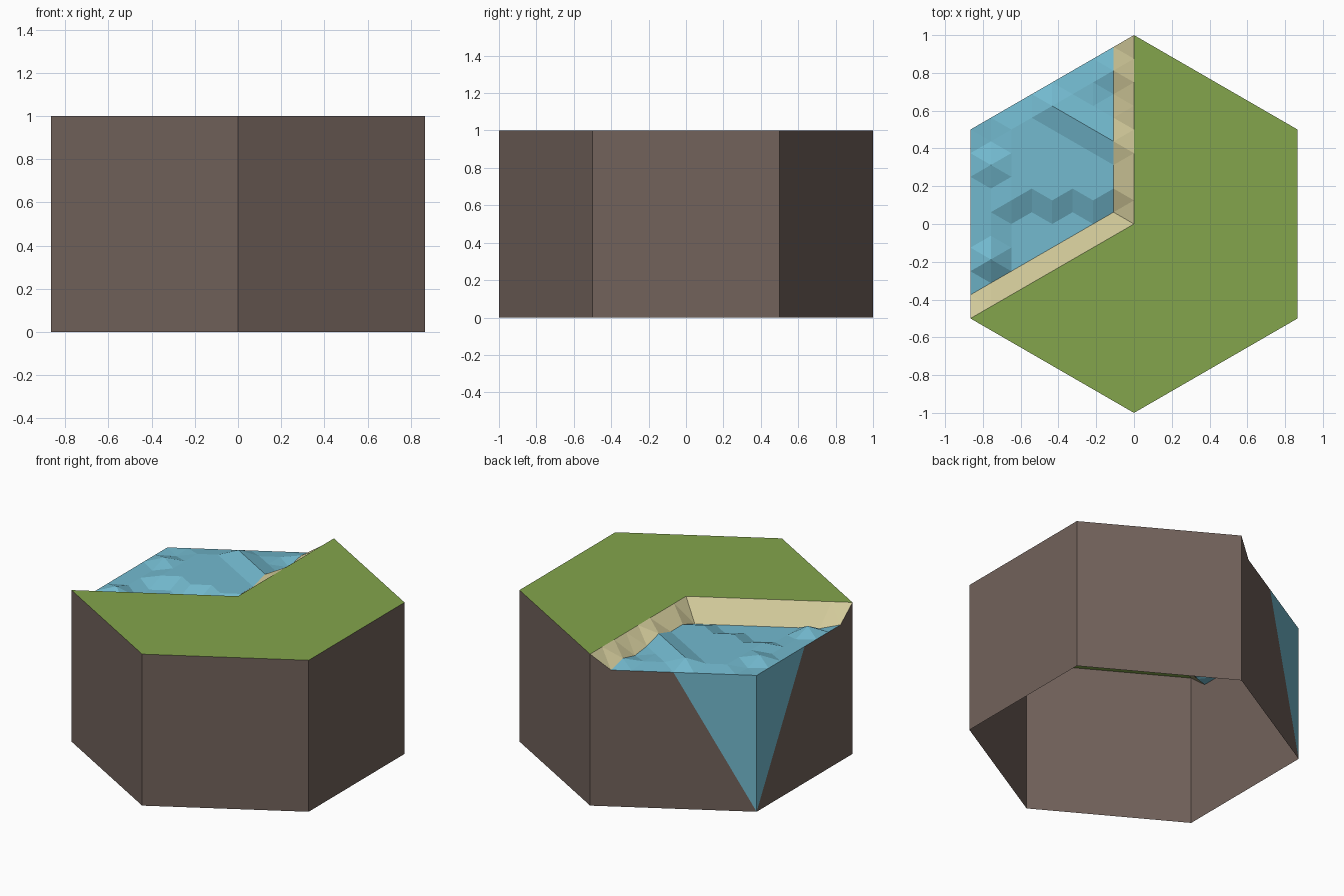
import bpy, bmesh, math
from mathutils import Vector

if "Cube" in bpy.data.objects:
    bpy.data.objects.remove(bpy.data.objects["Cube"])

N = 8            # lattice divisions along each side of the shore
RIM = 0.9        # water level along the outer rim


def material(name, srgb):
    m = bpy.data.materials.new(name)
    lin = [((c / 255 + 0.055) / 1.055) ** 2.4 for c in srgb]
    m.diffuse_color = (*lin, 1)
    m.use_nodes = True
    m.node_tree.nodes["Principled BSDF"].inputs["Base Color"].default_value = m.diffuse_color
    return m


GRASS = material("grass green", (131, 165, 76))
EARTH = material("earth brown", (114, 98, 91))
SAND = material("beach sand", (211, 203, 155))
WATER = material("water blue", (115, 186, 207))


def build(name, mats, faces):
    """Make an object from (points, material index) faces, welding shared points."""
    bm = bmesh.new()
    for pts, idx in faces:
        bm.faces.new([bm.verts.new(p) for p in pts]).material_index = idx
    bmesh.ops.remove_doubles(bm, verts=bm.verts, dist=1e-5)
    me = bpy.data.meshes.new(name)
    bm.to_mesh(me)
    bm.free()
    for m in mats:
        me.materials.append(m)
    ob = bpy.data.objects.new(name, me)
    bpy.context.collection.objects.link(ob)
    return ob


# Hexagon corners, counter-clockwise from the right-back one
corner = [Vector((math.cos(math.radians(30 + 60 * k)),
                  math.sin(math.radians(30 + 60 * k)), 0)) for k in range(6)]
up = Vector((0, 0, 1))
back, left_back, left_front = corner[1], corner[2], corner[3]


# Wave heights: a back ridge, a middle shelf and a lower front basin
peaks = {(2, 7): 0.935, (1, 7): 0.87, (6, 7): 0.935, (7, 1): 0.93, (6, 1): 0.9}


def height(i, j):
    if i == 0 or j == 0:
        return 1.0
    if i == N or j == N:
        return RIM
    if (i, j) in peaks:
        return peaks[i, j]
    y = (i - j / 2) / N
    if i == j + 3:
        return 0.95
    if i > j + 3:
        return 0.915
    if j == 7:
        return 0.895
    return 0.915 if y > 0.12 else 0.87


def point(i, j):
    return back * (i / N) + left_front * (j / N) + up * height(i, j)


# Water surface with the sandy shore strip next to the grass
surface = []
for i in range(N):
    for j in range(N):
        idx = 0 if i == 0 or j == 0 else 1
        a, b, c, d = point(i, j), point(i + 1, j), point(i + 1, j + 1), point(i, j + 1)
        surface += [([a, b, c], idx), ([a, c, d], idx)]
build("water_and_beach", [SAND, WATER], surface)

# Grass top with the bay cut out
grass = [Vector((0, 0, 0)), left_front, corner[4], corner[5], corner[0], back]
build("grass_top", [GRASS], [([p + up for p in grass], 0)])

# Earth walls, open underneath; the two bay walls follow the rim
walls = []
for k in (3, 4, 5, 0):
    a, b = corner[k], corner[(k + 1) % 6]
    walls.append(([a, b, b + up, a + up], 0))
lift = up * RIM
for end in (back, left_front):
    dip = end.lerp(left_back, 1 / N) + lift
    mid = end.lerp(left_back, 0.5) + lift
    earth = [end, left_back, mid, dip, end + up]
    water = [left_back, left_back + lift, mid]
    if end is left_front:
        earth.reverse()
        water.reverse()
    walls += [(earth, 0), (water, 1)]
build("earth_walls", [EARTH, WATER], walls)
